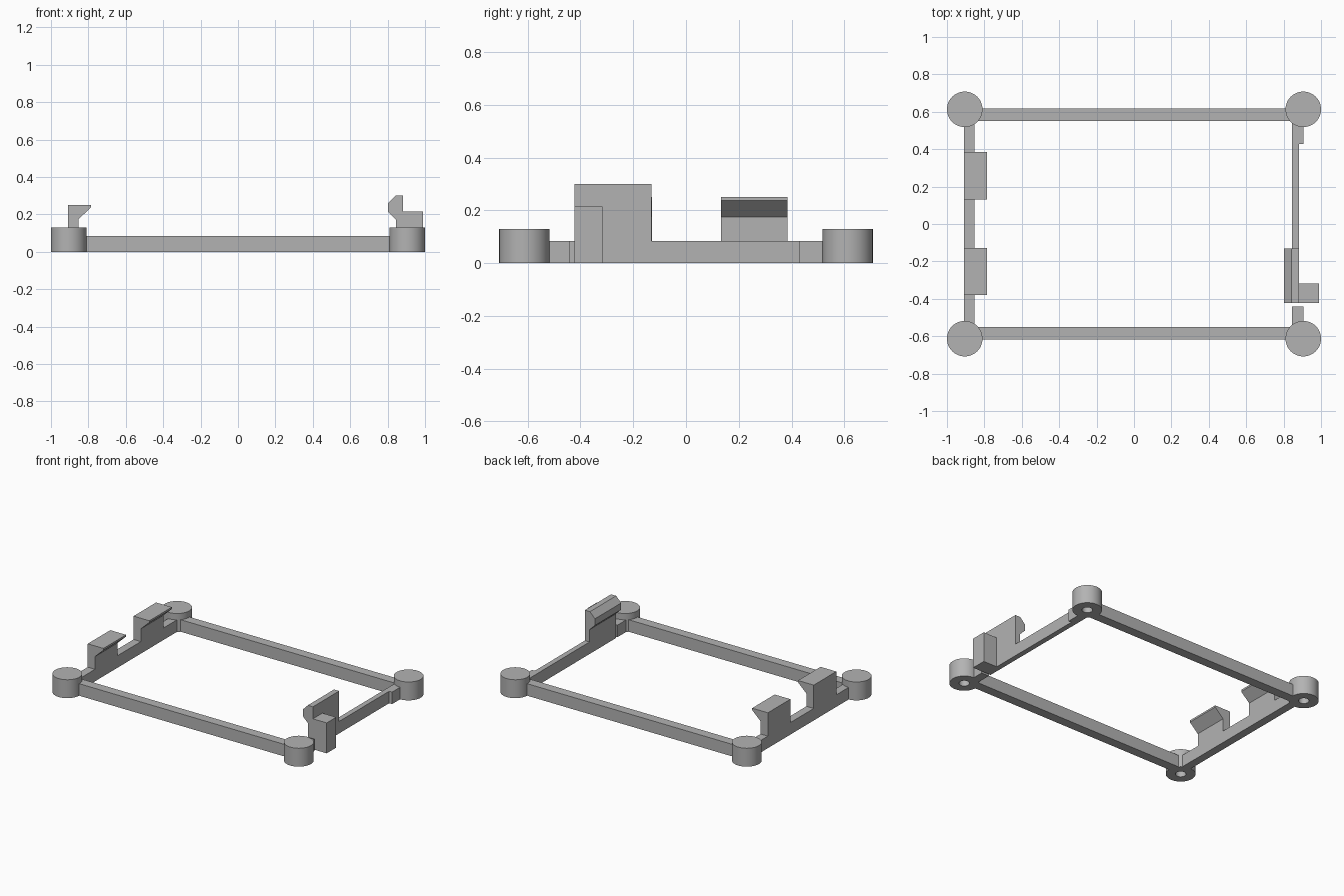
import bpy
import bmesh
import math

old = bpy.data.objects.get("Cube")
if old:
    bpy.data.objects.remove(old, do_unlink=True)

GREY = (0.45, 0.45, 0.45, 1)
grey = bpy.data.materials.new("plain grey")
grey.use_nodes = True
grey.diffuse_color = GREY
grey.node_tree.nodes["Principled BSDF"].inputs["Base Color"].default_value = GREY

BAR_H = 0.085


def finish(name, bm, smooth=False):
    bmesh.ops.recalc_face_normals(bm, faces=bm.faces)
    mesh = bpy.data.meshes.new(name)
    bm.to_mesh(mesh)
    bm.free()
    mesh.materials.append(grey)
    obj = bpy.data.objects.new(name, mesh)
    bpy.context.collection.objects.link(obj)
    if smooth:
        bpy.ops.object.select_all(action="DESELECT")
        obj.select_set(True)
        bpy.context.view_layer.objects.active = obj
        bpy.ops.object.shade_smooth_by_angle(angle=math.radians(35))
    return obj


def extrude_profile(name, profile, y0, y1):
    """Sweep an (x, z) outline from y0 to y1."""
    bm = bmesh.new()
    face = bm.faces.new([bm.verts.new((x, y0, z)) for x, z in profile])
    grown = bmesh.ops.extrude_face_region(bm, geom=[face])["geom"]
    moved = [v for v in grown if isinstance(v, bmesh.types.BMVert)]
    bmesh.ops.translate(bm, verts=moved, vec=(0, y1 - y0, 0))
    return finish(name, bm)


def box(name, x0, x1, y0, y1, height):
    return extrude_profile(name, [(x0, 0), (x1, 0), (x1, height), (x0, height)], y0, y1)


def post(name, x, y, radius=0.095, height=0.13, hole=0.034, depth=0.1, n=48):
    """Round post with a blind screw hole in its underside."""
    bm = bmesh.new()
    rings = []
    for r, z in [(hole, depth), (hole, 0), (radius, 0), (radius, height)]:
        rings.append([bm.verts.new((x + r * math.cos(math.tau * i / n),
                                    y + r * math.sin(math.tau * i / n), z))
                      for i in range(n)])
    for a, b in zip(rings, rings[1:]):
        for i in range(n):
            j = (i + 1) % n
            bm.faces.new((a[i], a[j], b[j], b[i]))
    bm.faces.new(rings[0])
    bm.faces.new(rings[-1])
    return finish(name, bm, smooth=True)


# Corner posts and long rails
for sy, end in ((-1, "front"), (1, "back")):
    for sx, side in ((-1, "right"), (1, "left")):
        post(f"{end}_{side}_post", sx * 0.905, sy * 0.613)
    y0, y1 = sorted((sy * 0.55, sy * 0.617))
    box(f"{end}_rail", -0.86, 0.86, y0, y1, BAR_H)
    # Short stubs tying the left side to the posts
    y0, y1 = sorted((sy * (0.44 if sy < 0 else 0.428), sy * 0.55))
    box(f"{end}_left_stub", 0.845, 0.905, y0, y1, BAR_H)

# Right rail with two hooked clips
box("right_rail", -0.909, -0.852, -0.55, 0.55, BAR_H)
hook = [(-0.909, BAR_H), (-0.852, BAR_H), (-0.852, 0.175),
        (-0.786, 0.237), (-0.786, 0.25), (-0.909, 0.25)]
extrude_profile("front_hook", hook, -0.38, -0.128)
extrude_profile("back_hook", hook, 0.132, 0.384)

# Thin springy left rail, free at the front end
box("left_rail", 0.845, 0.882, -0.423, 0.55, BAR_H)
latch = [(0.845, BAR_H), (0.882, BAR_H), (0.882, 0.3), (0.842, 0.3),
         (0.803, 0.26), (0.803, 0.213), (0.845, 0.172)]
extrude_profile("latch", latch, -0.423, -0.13)
box("latch_thumb_tab", 0.882, 0.99, -0.423, -0.317, 0.215)
